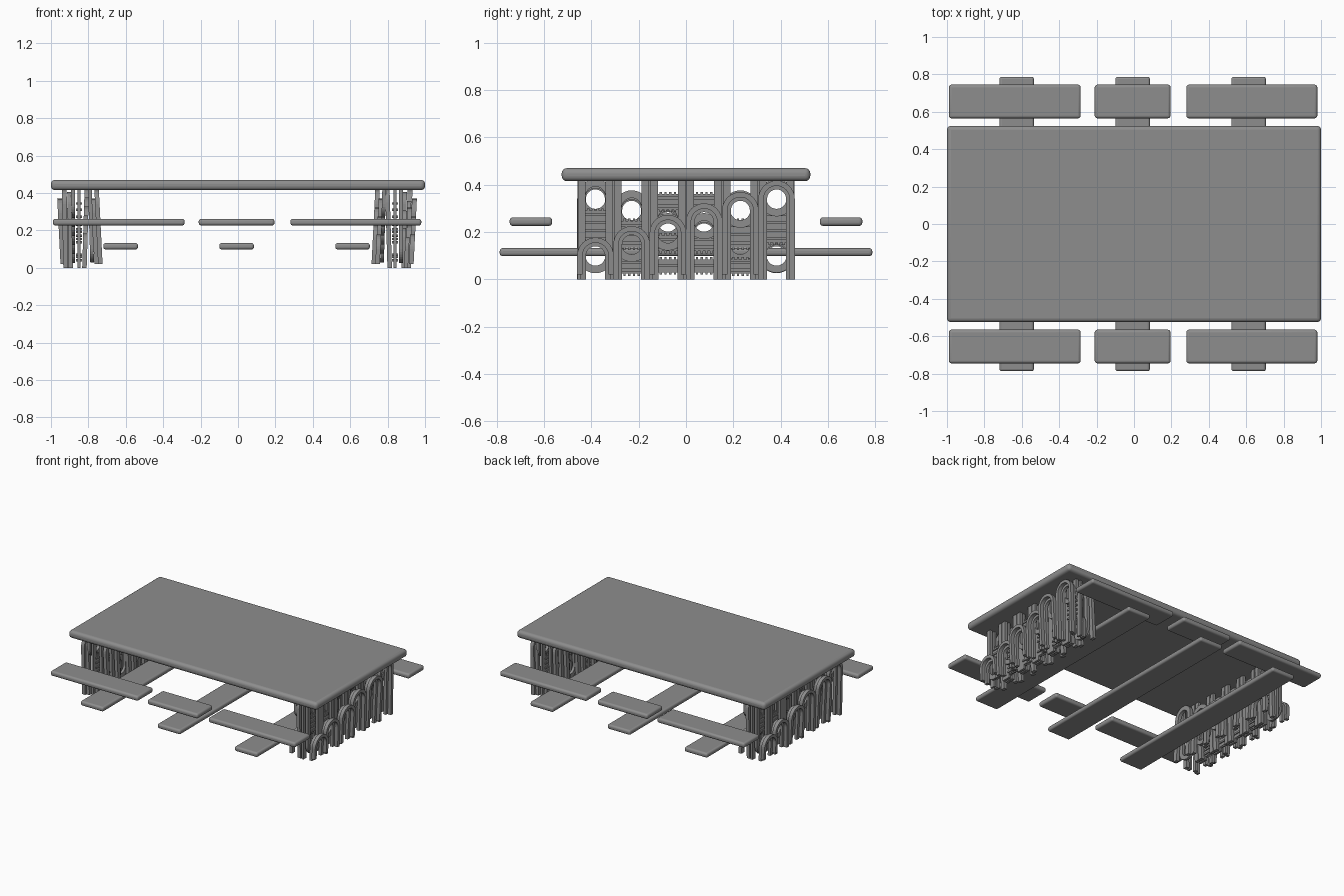
import bpy, bmesh
from math import pi, sin, cos

if "Cube" in bpy.data.objects:
    bpy.data.objects.remove(bpy.data.objects["Cube"])

GREY = bpy.data.materials.new("dark_grey")
GREY.diffuse_color = (0.27, 0.27, 0.27, 1)
GREY.use_nodes = True
GREY.node_tree.nodes["Principled BSDF"].inputs["Base Color"].default_value = GREY.diffuse_color


def finish(bm, name):
    bmesh.ops.recalc_face_normals(bm, faces=bm.faces)
    me = bpy.data.meshes.new(name)
    bm.to_mesh(me)
    bm.free()
    me.materials.append(GREY)
    ob = bpy.data.objects.new(name, me)
    bpy.context.collection.objects.link(ob)
    return ob


def slab(name, x0, x1, y0, y1, z0, z1, bevel):
    bm = bmesh.new()
    add_box(bm, x0, x1, y0, y1, z0, z1)
    ob = finish(bm, name)
    mod = ob.modifiers.new("rounded", "BEVEL")
    mod.width, mod.segments = bevel, 4
    bpy.context.view_layer.objects.active = ob
    ob.select_set(True)
    bpy.ops.object.shade_smooth_by_angle()
    ob.select_set(False)


def add_box(bm, x0, x1, y0, y1, z0, z1):
    for v in bmesh.ops.create_cube(bm, size=1)["verts"]:
        v.co.x = x0 if v.co.x < 0 else x1
        v.co.y = y0 if v.co.y < 0 else y1
        v.co.z = z0 if v.co.z < 0 else z1


def add_arch(bm, x, y, foot, centre, ro, ri, thick, tilt, n=16):
    """Tombstone frame; a foot above the centre makes it hang as a U."""
    s = 1 if foot < centre else -1
    rows = [(y + ro, foot, y + ri, foot)]
    for i in range(n + 1):
        a = pi * i / n
        c, k = cos(a), s * sin(a)
        rows.append((y + ro * c, centre + ro * k, y + ri * c, centre + ri * k))
    rows.append((y - ro, foot, y - ri, foot))
    rings = []
    for yo, zo, yi, zi in rows:
        ring = []
        for dx, yy, zz in ((-1, yo, zo), (1, yo, zo), (1, yi, zi), (-1, yi, zi)):
            ring.append(bm.verts.new((x + dx * thick / 2 + tilt * (zz - 0.2), yy, zz)))
        rings.append(ring)
    for a, b in zip(rings, rings[1:]):
        for j in range(4):
            bm.faces.new((a[j], a[(j + 1) % 4], b[(j + 1) % 4], b[j]))
    bm.faces.new(rings[0])
    bm.faces.new(rings[-1])


# Table top
slab("table_top", -1, 1, -0.525, 0.525, 0.415, 0.47, 0.022)

# Bench seats and cross planks
for side, s in (("front", -1), ("back", 1)):
    ya, yb = sorted((s * 0.565, s * 0.745))
    for i, (a, b) in enumerate(((-0.99, -0.285), (-0.21, 0.195), (0.28, 0.98))):
        slab(f"{side}_seat_{i}", a, b, ya, yb, 0.226, 0.262, 0.014)
for i, a in enumerate((-0.72, -0.10, 0.52)):
    slab(f"cross_plank_{i}", a, a + 0.185, -0.787, 0.787, 0.098, 0.132, 0.013)


# One end support: layered arcade whose arches climb towards the back
def end_support(name):
    cols = [(i - 2.5) * 0.153 for i in range(6)]
    heads = [0.10 + i * 0.048 for i in range(6)]
    TOP = 0.42
    layers = {k: bmesh.new() for k in ("outer_arches", "hanging_arches",
                                       "toothed_slats", "middle_arches", "inner_arches")}
    for i, y in enumerate(cols):
        h, g = heads[i], heads[5 - i]
        even = i % 2 == 0
        dx = 0.01 if even else -0.01
        t = 0.05 if even else 0.02
        # rising arches, outside and inside
        add_arch(layers["outer_arches"], 0.925 + dx, y, 0.02 if even else 0,
                 h, 0.077, 0.055, 0.026, t)
        add_arch(layers["outer_arches"], 0.898 + dx, y, 0.0, h, 0.065, 0.04, 0.022, t)
        add_arch(layers["inner_arches"], 0.745 + dx, y, 0.02,
                 h, 0.077, 0.045, 0.024, 0.05)
        # hanging arches
        add_arch(layers["hanging_arches"], 0.872, y, TOP, h, 0.074, 0.042, 0.02, 0.0)
        add_arch(layers["hanging_arches"], 0.775, y, TOP, g, 0.072, 0.042, 0.02, 0.03)
        # falling arches
        add_arch(layers["middle_arches"], 0.805, y, 0.0, g + 0.01, 0.074, 0.042, 0.024, -0.03)
        # toothed slats between the openings
        lo, hi = min(h, g), max(h, g)
        if i in (0, 5):
            spans = ((lo + 0.055, hi - 0.05),)
        elif i in (1, 4):
            spans = ((0.025, 0.085), (0.135, hi - 0.045))
        else:
            spans = ((0.03, 0.085), (0.12, lo - 0.01), (hi + 0.05, 0.36))
        bm = layers["toothed_slats"]
        for a, b in spans:
            add_box(bm, 0.832, 0.848, y - 0.045, y + 0.045, a, b)
            n = max(1, int((b - a) / 0.03))
            for k in range(n):
                z = a + (k + 0.5) * (b - a) / n
                add_box(bm, 0.824, 0.856, y - 0.05, y + 0.05, z - 0.006, z + 0.006)
            for k in range(4):
                yy = y - 0.03 + k * 0.02
                add_box(bm, 0.834, 0.846, yy - 0.005, yy + 0.005, a - 0.01, b + 0.01)
        # full-height side posts
        for s in (-1, 1):
            yy = y + s * 0.06
            add_box(layers["middle_arches"], 0.832, 0.848, yy - 0.0165, yy + 0.0165, 0, TOP)
    return [finish(bm, f"{name}_{k}") for k, bm in layers.items()]


end_support("right_support")
# The left support is the same one turned half way round
for ob in end_support("left_support"):
    for v in ob.data.vertices:
        v.co.x, v.co.y = -0.01 - v.co.x, -v.co.y
    ob.data.update()
